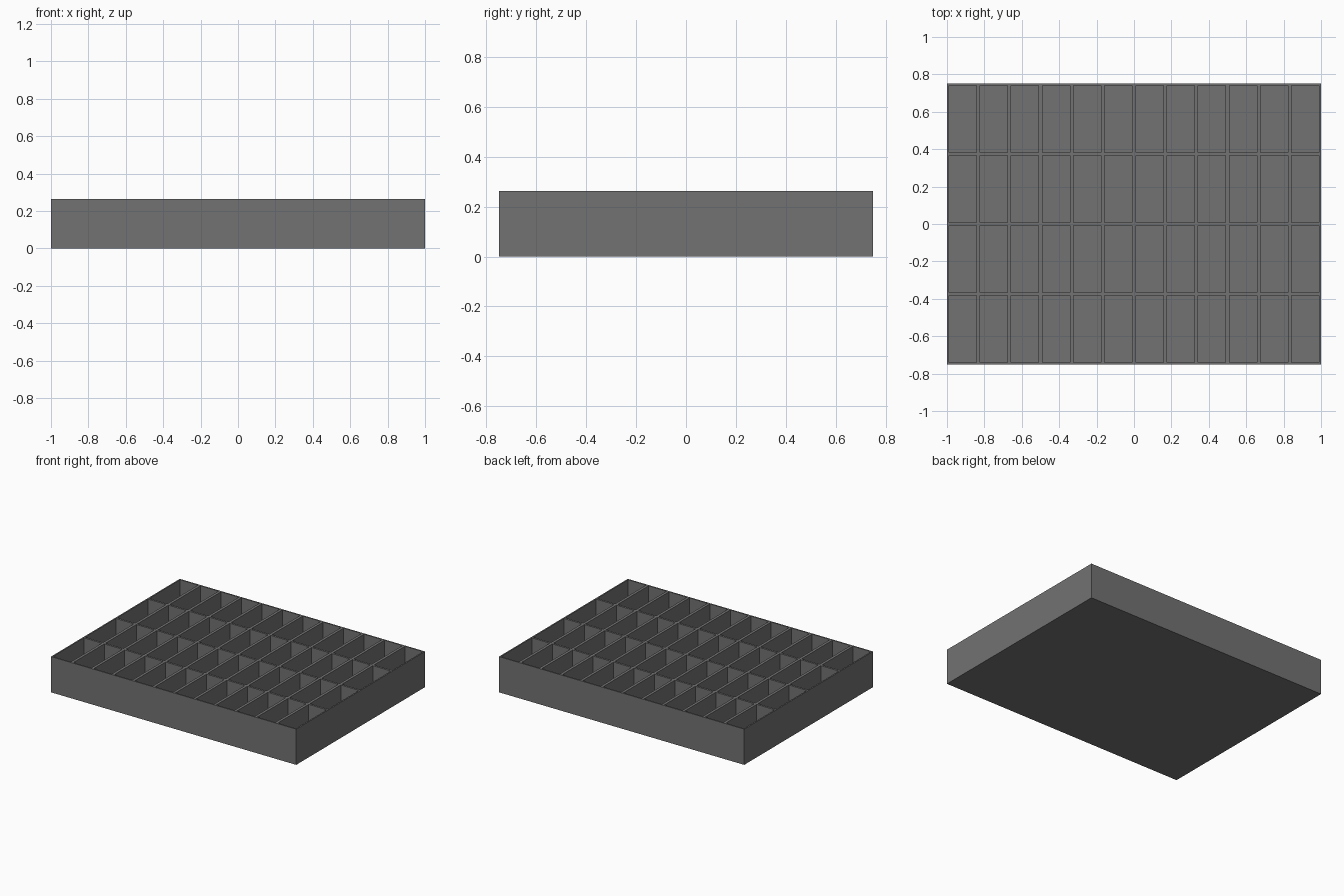
import bpy, bmesh

if "Cube" in bpy.data.objects:
    bpy.data.objects.remove(bpy.data.objects["Cube"])

W, D, H = 2.0, 1.5, 0.263      # outer size
RIM, FLOOR = 0.01, 0.01        # outer wall and floor thickness
COLS, ROWS = 12, 4


def cuts(total, count, gap):
    """Wall / cell boundaries along one axis."""
    cell = (total - 2 * RIM - gap * (count - 1)) / count
    out, p = [-total / 2], -total / 2 + RIM
    for _ in range(count):
        out += [p, p + cell]
        p += cell + gap
    return out + [total / 2]


xs, ys = cuts(W, COLS, 0.02), cuts(D, ROWS, 0.015)
bm = bmesh.new()

# Top plane divided into wall strips and cells
grid = [[bm.verts.new((x, y, H)) for y in ys] for x in xs]
cells = []
for i in range(len(xs) - 1):
    for j in range(len(ys) - 1):
        f = bm.faces.new((grid[i][j], grid[i + 1][j], grid[i + 1][j + 1], grid[i][j + 1]))
        if i % 2 and j % 2:
            cells.append(f)

# Outer sides and underside
rim_edges = [e for e in bm.edges if e.is_boundary]
ext = bmesh.ops.extrude_edge_only(bm, edges=rim_edges)["geom"]
for v in ext:
    if isinstance(v, bmesh.types.BMVert):
        v.co.z = 0
bmesh.ops.contextual_create(bm, geom=[e for e in ext if isinstance(e, bmesh.types.BMEdge) and e.is_boundary])

# Sink the compartments
ext = bmesh.ops.extrude_face_region(bm, geom=cells)["geom"]
for v in ext:
    if isinstance(v, bmesh.types.BMVert):
        v.co.z = FLOOR
bmesh.ops.delete(bm, geom=[f for f in cells if f.is_valid], context='FACES_ONLY')
bmesh.ops.recalc_face_normals(bm, faces=bm.faces)

mesh = bpy.data.meshes.new("compartment_tray")
bm.to_mesh(mesh)
bm.free()
tray = bpy.data.objects.new("compartment_tray", mesh)
bpy.context.collection.objects.link(tray)

# Dark grey finish
mat = bpy.data.materials.new("dark_grey")
mat.diffuse_color = (0.17, 0.17, 0.17, 1)
mat.use_nodes = True
mat.node_tree.nodes["Principled BSDF"].inputs["Base Color"].default_value = mat.diffuse_color
mesh.materials.append(mat)
